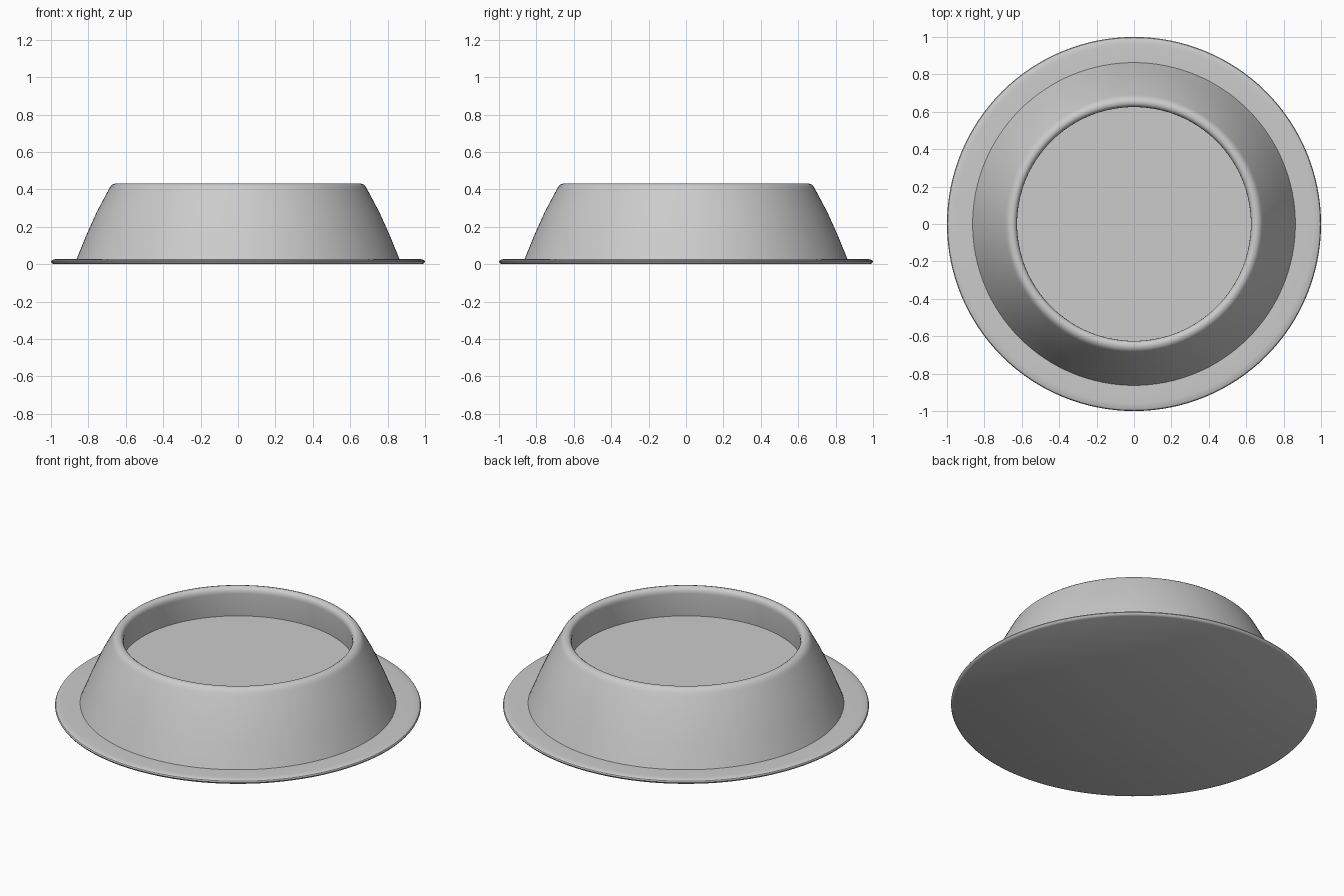
import bpy, bmesh, math

if "Cube" in bpy.data.objects:
    bpy.data.objects.remove(bpy.data.objects["Cube"])


def lathe(name, profile, segments=128):
    """Revolve an (r, z) profile about z; r = 0 ends close as discs."""
    bm = bmesh.new()
    rings = []
    for r, z in profile:
        n = 1 if r == 0 else segments
        rings.append([bm.verts.new((r * math.cos(2 * math.pi * i / segments),
                                    r * math.sin(2 * math.pi * i / segments), z))
                      for i in range(n)])
    for a, b in zip(rings, rings[1:]):
        for i in range(segments):
            j = (i + 1) % segments
            if len(a) == 1:
                bm.faces.new((a[0], b[j], b[i]))
            elif len(b) == 1:
                bm.faces.new((a[i], a[j], b[0]))
            else:
                bm.faces.new((a[i], a[j], b[j], b[i]))
    bmesh.ops.recalc_face_normals(bm, faces=bm.faces)
    mesh = bpy.data.meshes.new(name)
    bm.to_mesh(mesh)
    bm.free()
    obj = bpy.data.objects.new(name, mesh)
    bpy.context.collection.objects.link(obj)
    bpy.ops.object.select_all(action='DESELECT')
    obj.select_set(True)
    bpy.context.view_layer.objects.active = obj
    bpy.ops.object.shade_smooth_by_angle(angle=math.radians(35))
    return obj


# One continuous bowl: flat base, flange, sloping wall, rounded rim, recessed floor
base = [(0, 0), (0.985, 0)]
flange = [(0.996, 0.006), (1.0, 0.014), (0.996, 0.021), (0.985, 0.026), (0.96, 0.028)]
wall = [(0.863, 0.028), (0.81, 0.158), (0.755, 0.28), (0.69, 0.402)]
rim = [(0.681, 0.417), (0.67, 0.427), (0.655, 0.432),
       (0.642, 0.43), (0.632, 0.423), (0.626, 0.41), (0.625, 0.395)]
inside = [(0.64, 0.255), (0, 0.255)]
lathe("pet_bowl", base + flange + wall + rim + inside)
